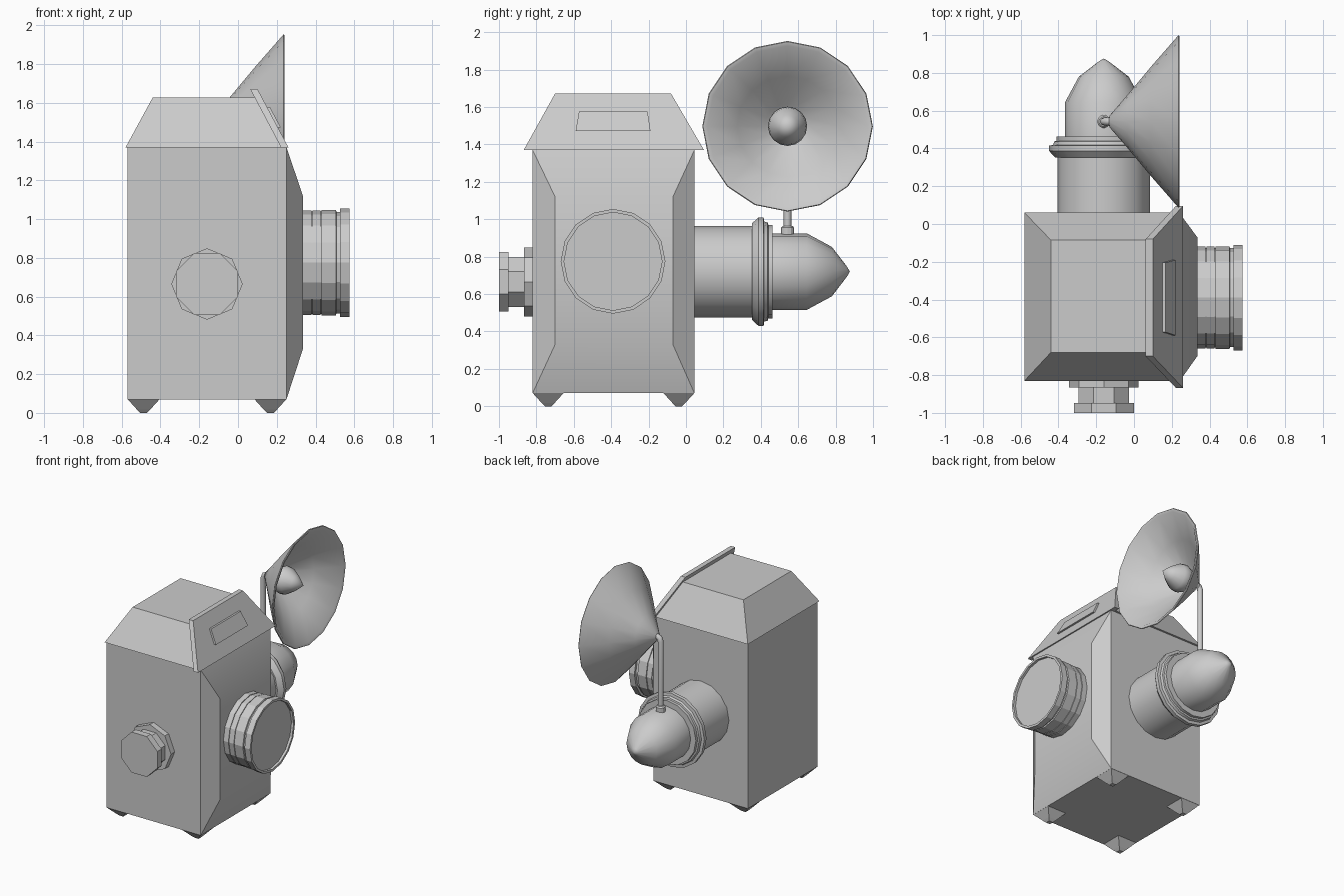
import bpy, bmesh
from math import sin, cos, pi, radians

if "Cube" in bpy.data.objects:
    bpy.data.objects.remove(bpy.data.objects["Cube"])


def finish(name, bm, smooth=None):
    bmesh.ops.remove_doubles(bm, verts=bm.verts, dist=0.0005)
    bmesh.ops.recalc_face_normals(bm, faces=bm.faces)
    me = bpy.data.meshes.new(name)
    bm.to_mesh(me)
    bm.free()
    ob = bpy.data.objects.new(name, me)
    bpy.context.collection.objects.link(ob)
    if smooth:
        bpy.ops.object.select_all(action='DESELECT')
        bpy.context.view_layer.objects.active = ob
        ob.select_set(True)
        bpy.ops.object.shade_smooth_by_angle(angle=radians(smooth))
    return ob


def bridge(bm, rings):
    for a, b in zip(rings, rings[1:]):
        n = len(a)
        for i in range(n):
            j = (i + 1) % n
            bm.faces.new((a[i], a[j], b[j], b[i]))


def loft(name, sections, smooth=None):
    """Join a stack of equal-length closed sections and cap both ends."""
    bm = bmesh.new()
    rings = [[bm.verts.new(p) for p in s] for s in sections]
    bridge(bm, rings)
    bm.faces.new(rings[0])
    bm.faces.new(rings[-1])
    return finish(name, bm, smooth)


def turn(name, axis, centre, profile, sides=16, phase=0.0, smooth=None):
    """Revolve (position along axis, radius) points; centre holds the other two coordinates."""
    bm = bmesh.new()
    rings = []
    for t, r in profile:
        ring = []
        for i in range(sides):
            a = 2 * pi * i / sides + phase
            p = [centre[0] + r * cos(a), centre[1] + r * sin(a)]
            p.insert('xyz'.index(axis), t)
            ring.append(bm.verts.new(p))
        rings.append(ring)
    bridge(bm, rings)
    for ring, (t, r) in ((rings[0], profile[0]), (rings[-1], profile[-1])):
        if r > 0.001:
            bm.faces.new(ring)
    return finish(name, bm, smooth)


def rect_z(x0, x1, y0, y1, z):
    return [(x0, y0, z), (x1, y0, z), (x1, y1, z), (x0, y1, z)]


def rect_x(x, y0, y1, z0, z1):
    return [(x, y0, z0), (x, y1, z0), (x, y1, z1), (x, y0, z1)]


# Housing, with its right side drawn out into a shallow frustum
loft("housing", [rect_x(-0.57, -0.82, 0.045, 0.07, 1.37),
                 rect_x(0.25, -0.82, 0.045, 0.07, 1.37),
                 rect_x(0.335, -0.70, -0.07, 0.33, 1.12)], 30)

# Hipped roof
loft("roof", [rect_z(-0.58, 0.24, -0.83, 0.06, 1.37),
              rect_z(-0.44, 0.09, -0.68, -0.085, 1.627)])

# Sloping plate over the right side of the roof
def slope_section(dx):
    return [(0.26 + dx, -0.868, 1.37), (0.26 + dx, 0.096, 1.37),
            (0.10 + dx, -0.08, 1.672), (0.10 + dx, -0.70, 1.672)]

loft("roof_plate", [slope_section(-0.038), slope_section(0)])

# Small raised panel on the plate
def panel_section(dx):
    return [(0.207 + dx, -0.59, 1.472), (0.207 + dx, -0.19, 1.472),
            (0.152 + dx, -0.205, 1.575), (0.152 + dx, -0.572, 1.575)]

loft("roof_panel", [panel_section(-0.01), panel_section(0.014)])

# Four tapered feet
for x in (-0.487, 0.167):
    for y in (-0.737, -0.038):
        loft("foot", [rect_z(x - h, x + h, y - h, y + h, z)
                      for h, z in ((0.083, 0.071), (0.035, 0.018), (0.017, 0))])

# Lens barrel on the right side, banded with a recessed glass
turn("lens_barrel", 'x', (-0.39, 0.775),
     [(0.325, 0.27), (0.378, 0.27), (0.378, 0.264), (0.384, 0.264), (0.384, 0.27),
      (0.425, 0.27), (0.425, 0.264), (0.431, 0.264), (0.431, 0.272), (0.505, 0.272),
      (0.508, 0.262), (0.526, 0.262), (0.526, 0.28), (0.574, 0.28),
      (0.574, 0.262), (0.555, 0.262), (0.555, 0)])

# Octagonal knob on the front
knob = (-0.16, 0.665)
turn("knob_flange", 'y', knob, [(-0.81, 0.184), (-0.866, 0.184)], 8)
turn("knob_neck", 'y', knob, [(-0.86, 0.144), (-0.955, 0.144)], 8, pi / 8)
turn("knob_cap", 'y', knob, [(-0.948, 0.172), (-1.0, 0.172)], 8, pi / 8)

# Rear tube with a collar and a pointed nose
rear = (-0.16, 0.72)
turn("rear_tube", 'y', rear, [(0.035, 0.245), (0.38, 0.245)], smooth=30)
turn("rear_collar", 'y', rear,
     [(0.352, 0.24), (0.352, 0.257), (0.387, 0.29), (0.415, 0.29), (0.418, 0.268),
      (0.437, 0.262), (0.440, 0.25), (0.463, 0.25), (0.463, 0.2)], smooth=20 + 5)
turn("rear_nose", 'y', rear,
     [(0.45, 0.205), (0.645, 0.205), (0.78, 0.132), (0.862, 0.025), (0.876, 0)], smooth=40)

# Dish mast: socket and bent rod
turn("mast_socket", 'z', (-0.16, 0.543), [(0.90, 0.035), (0.955, 0.035), (0.965, 0.026)], 12, smooth=30)
curve = bpy.data.curves.new("mast_rod", 'CURVE')
curve.dimensions = '3D'
curve.bevel_depth = 0.021
curve.bevel_resolution = 2
curve.use_fill_caps = True
path = [(-0.16, 0.92), (-0.16, 1.465), (-0.15, 1.49), (-0.125, 1.5), (-0.08, 1.5)]
spline = curve.splines.new('POLY')
spline.points.add(len(path) - 1)
for pt, (x, z) in zip(spline.points, path):
    pt.co = (x, 0.543, z, 1)
spline.use_smooth = True
bpy.context.collection.objects.link(bpy.data.objects.new("mast_rod", curve))

# Dish and the teardrop receiver inside it
dish = (0.543, 1.497)
turn("dish", 'x', dish,
     [(-0.135, 0), (-0.13, 0.03), (-0.035, 0.14), (0.09, 0.29), (0.235, 0.456), (0.24, 0.452),
      (0.235, 0.43), (0.09, 0.27), (-0.03, 0.12), (-0.11, 0.02), (-0.115, 0)], smooth=35)
turn("receiver", 'x', dish,
     [(-0.12, 0), (-0.08, 0.045), (-0.03, 0.085), (0.02, 0.105), (0.06, 0.098),
      (0.12, 0.06), (0.19, 0)], smooth=45)
